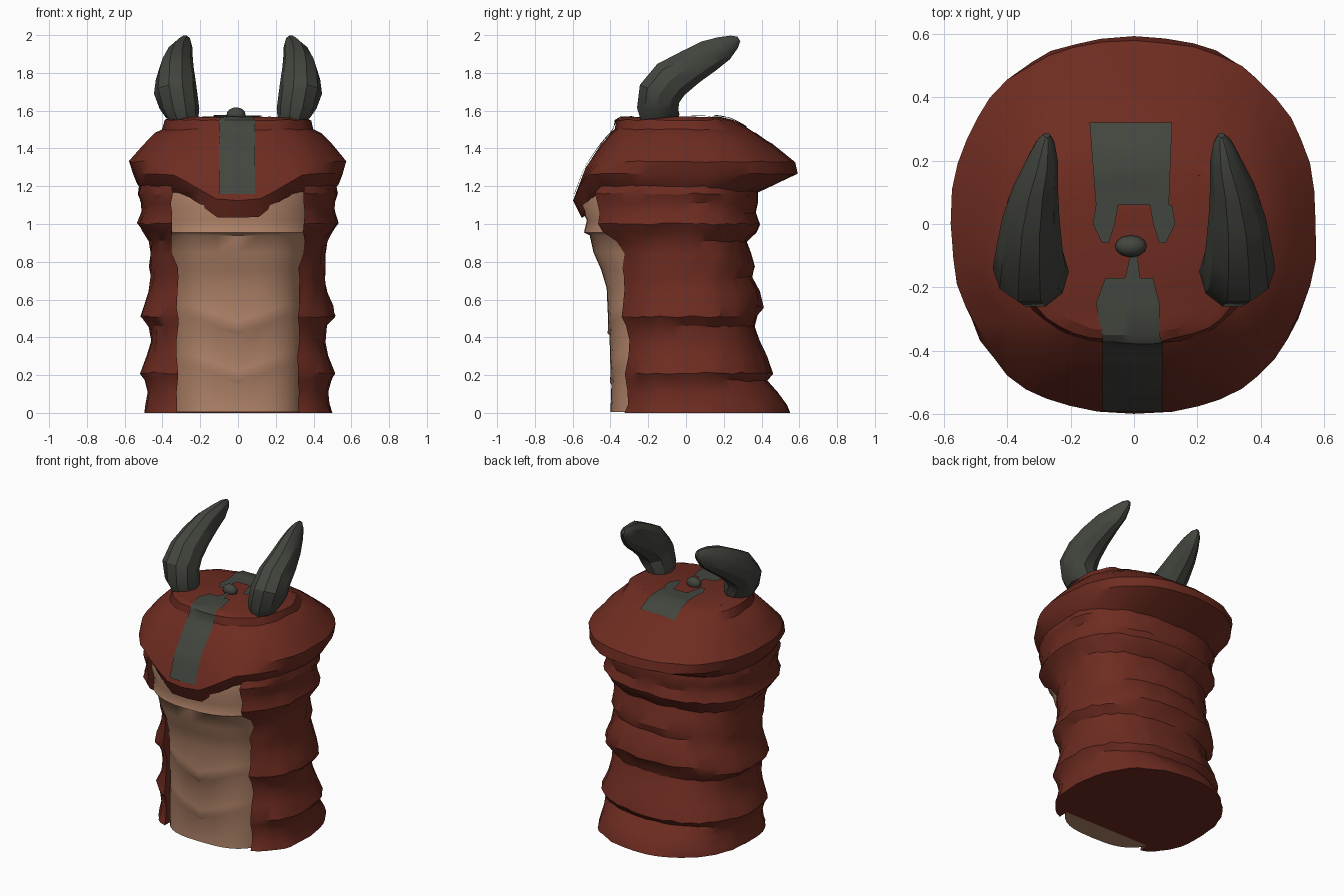
import bpy, math, random
from mathutils import Vector
from mathutils.bvhtree import BVHTree

random.seed(4)
cube = bpy.data.objects.get("Cube")
if cube:
    bpy.data.objects.remove(cube, do_unlink=True)


def material(name, rgb):
    m = bpy.data.materials.new(name)
    m.use_nodes = True
    m.diffuse_color = (*rgb, 1)
    m.node_tree.nodes["Principled BSDF"].inputs["Base Color"].default_value = (*rgb, 1)
    return m


RED = material("brick red", (0.155, 0.025, 0.015))
TAN = material("skin tan", (0.45, 0.235, 0.145))
GREY = material("dark grey", (0.056, 0.06, 0.049))


def build(name, verts, faces, mat, angle=30):
    mesh = bpy.data.meshes.new(name)
    mesh.from_pydata(verts, [], faces)
    mesh.materials.append(mat)
    obj = bpy.data.objects.new(name, mesh)
    bpy.context.collection.objects.link(obj)
    bpy.ops.object.select_all(action="DESELECT")
    obj.select_set(True)
    bpy.context.view_layer.objects.active = obj
    bpy.ops.object.shade_smooth_by_angle(angle=math.radians(angle))
    return obj


def bridge(rings, closed=True, cap_low=True, cap_high=True):
    """Join equal rings of points, lowest first, into one skin."""
    n = len(rings[0])
    verts = [p for ring in rings for p in ring]
    faces = []
    for r in range(len(rings) - 1):
        for i in range(n if closed else n - 1):
            j = (i + 1) % n
            faces.append((r * n + i, r * n + j, r * n + n + j, r * n + n + i))
    if cap_low:
        faces.append(tuple(reversed(range(n))))
    if cap_high:
        faces.append(tuple(range(len(verts) - n, len(verts))))
    return verts, faces


def outline(z, half, front, back, drop=0, power=2.5, opening=0, flat=0.0, reach=0.25, segs=44, rough=0):
    """Rounded body section; its front may dip in a V or be left open."""
    start = math.asin((opening / half) ** (power / 2)) if opening else 0
    count = segs + 1 if opening else segs
    pts = []
    for i in range(count):
        t = start + (math.tau - 2 * start) * i / segs
        s, c = math.sin(t), math.cos(t)
        e = 2 / power if c > 0 else 0.87
        x = half * math.copysign(abs(s) ** e, s)
        y = -front * c ** e if c > 0 else back * abs(c) ** e
        dip = max(0, 1 - max(0, abs(x) - flat) / reach) if c > 0 else 0
        wob = [random.uniform(-rough, rough) for _ in range(3)]
        if z == 0:
            wob[2] = 0
        pts.append(Vector((x + wob[0], y + wob[1], z - drop * dip + wob[2])))
    if opening:  # turned-in lips of the opening
        lip = Vector((0, 0.07, 0))
        pts = [pts[0] + lip] + pts + [pts[-1] + lip]
    return pts


# Torso: z, half width, front depth, V drop
torso = [
    (0.004, 0.36, 0.40, 0), (0.25, 0.36, 0.395, 0.10), (0.27, 0.36, 0.402, 0.11),
    (0.31, 0.36, 0.40, 0.09), (0.51, 0.36, 0.405, 0.10), (0.53, 0.36, 0.415, 0.11),
    (0.57, 0.36, 0.412, 0.09), (0.66, 0.36, 0.42, 0), (0.76, 0.37, 0.45, 0),
    (0.85, 0.39, 0.49, 0), (0.94, 0.41, 0.51, 0), (0.955, 0.46, 0.54, 0),
    (1.02, 0.46, 0.525, 0), (1.1, 0.46, 0.565, 0), (1.2, 0.46, 0.53, 0)]
build("torso", *bridge([outline(z, h, f, 0.28, d, 3 if z < 0.95 else 2.5)
                        for z, h, f, d in torso]), TAN, 50)

# Ridged cloak: z, half width, front depth, back depth
cloak = [
    (0, 0.50, 0.38, 0.55), (0.04, 0.49, 0.37, 0.54), (0.11, 0.475, 0.37, 0.49),
    (0.17, 0.49, 0.37, 0.43), (0.21, 0.515, 0.38, 0.46), (0.30, 0.48, 0.37, 0.43),
    (0.38, 0.46, 0.37, 0.39), (0.46, 0.47, 0.38, 0.36), (0.51, 0.515, 0.39, 0.38),
    (0.56, 0.50, 0.39, 0.41), (0.64, 0.47, 0.39, 0.39), (0.72, 0.46, 0.40, 0.35),
    (0.77, 0.47, 0.41, 0.36), (0.84, 0.46, 0.43, 0.34), (0.91, 0.47, 0.47, 0.32),
    (0.96, 0.50, 0.54, 0.37), (1.0, 0.53, 0.56, 0.39), (1.06, 0.51, 0.55, 0.37),
    (1.11, 0.51, 0.57, 0.38), (1.16, 0.53, 0.57, 0.38), (1.21, 0.52, 0.54, 0.37)]
build("cloak", *bridge([outline(z, h, f, b, opening=0.32 if z < 0.8 else 0.35, rough=0.006)
                        for z, h, f, b in cloak], closed=False, cap_high=False), RED)

# Hood: z, half width, front depth, back depth, V drop of the brow
hood = [
    (1.16, 0.49, 0.49, 0.36, 0.09), (1.21, 0.53, 0.55, 0.47, 0.18), (1.265, 0.555, 0.595, 0.59, 0.14),
    (1.33, 0.575, 0.53, 0.575, 0.03), (1.42, 0.50, 0.45, 0.46, 0), (1.48, 0.44, 0.40, 0.37, 0),
    (1.50, 0.40, 0.38, 0.34, 0), (1.55, 0.385, 0.37, 0.25, 0), (1.565, 0.35, 0.34, 0.18, 0)]
hood_obj = build("hood", *bridge([outline(z, h, f, b, d, 2.5, flat=0.1, rough=0.004)
                                  for z, h, f, b, d in hood], cap_low=False), RED, 25)

# Markings laid on the hood
skin = BVHTree.FromPolygons([v.co for v in hood_obj.data.vertices],
                            [tuple(p.vertices) for p in hood_obj.data.polygons])


def drape(name, rows, cols=7):
    """Rows are (seen from front?, height or depth, left x, right x)."""
    verts, faces = [], []
    for front, pos, xa, xb in rows:
        for i in range(cols):
            x = xa + (xb - xa) * i / (cols - 1)
            ray = Vector((0, 1, 0)) if front else Vector((0, 0, -1))
            origin = Vector((x, -2, pos)) if front else Vector((x, pos, 3))
            hit = skin.ray_cast(origin, ray)[0]
            verts.append(hit - ray * 0.008)
    for r in range(len(rows) - 1):
        for i in range(cols - 1):
            a = r * cols + i
            faces.append((a, a + 1, a + cols + 1, a + cols))
    build(name, verts, faces, GREY)


brow = [(True, 1.16 + 0.03 * i, -0.1, 0.09) for i in range(14)]
brow += [(False, -0.35, -0.1, 0.08), (False, -0.25, -0.12, 0.08), (False, -0.17, -0.09, 0.06)]
drape("brow_stripe", brow)
drape("crown_sliver", [(False, -0.18, -0.03, 0.02), (False, -0.09, -0.01, 0.01)])
drape("crown_patch", [(False, 0.06 + 0.026 * i, -0.12 - 0.002 * i, 0.11 + 0.001 * i) for i in range(11)])
for side, label in ((1, "left"), (-1, "right")):
    edges = [(-0.06, 0.08, 0.1), (0, 0.06, 0.13), (0.06, 0.05, 0.12)]
    drape(label + "_patch_leg", [(False, y, *sorted((side * a, side * b))) for y, a, b in edges])

# Crown knob
bpy.ops.mesh.primitive_uv_sphere_add(segments=12, ring_count=8, radius=0.05, location=(-0.01, -0.07, 1.58))
knob = bpy.context.object
knob.name = "crown_knob"
knob.scale = (1, 0.7, 0.75)
knob.data.materials.append(GREY)
bpy.ops.object.shade_smooth_by_angle(angle=math.radians(40))

# Horns: centre x, y, z, half width, half depth
spine = [
    (0.295, -0.145, 1.56, 0.085, 0.10), (0.31, -0.15, 1.61, 0.105, 0.115), (0.33, -0.14, 1.69, 0.115, 0.12),
    (0.33, -0.08, 1.765, 0.105, 0.115), (0.325, 0.02, 1.83, 0.09, 0.10), (0.31, 0.12, 1.89, 0.07, 0.09),
    (0.29, 0.2, 1.93, 0.05, 0.07), (0.28, 0.255, 1.965, 0.03, 0.04), (0.275, 0.28, 1.98, 0.01, 0.015)]


def horn(name, side):
    rings = []
    for k, (x, y, z, w, d) in enumerate(spine):
        lo, hi = spine[max(k - 1, 0)], spine[min(k + 1, len(spine) - 1)]
        along = Vector((0, hi[1] - lo[1], hi[2] - lo[2])).normalized()
        across = Vector((0, along.z, -along.y))
        ring = []
        for i in range(10):
            t = side * math.tau * i / 10  # mirrored horns wind the other way
            ring.append(Vector((side * (x + w * math.cos(t)), y, z)) + across * d * math.sin(t))
        rings.append(ring)
    build(name, *bridge(rings), GREY, 30)


horn("left_horn", 1)
horn("right_horn", -1)
